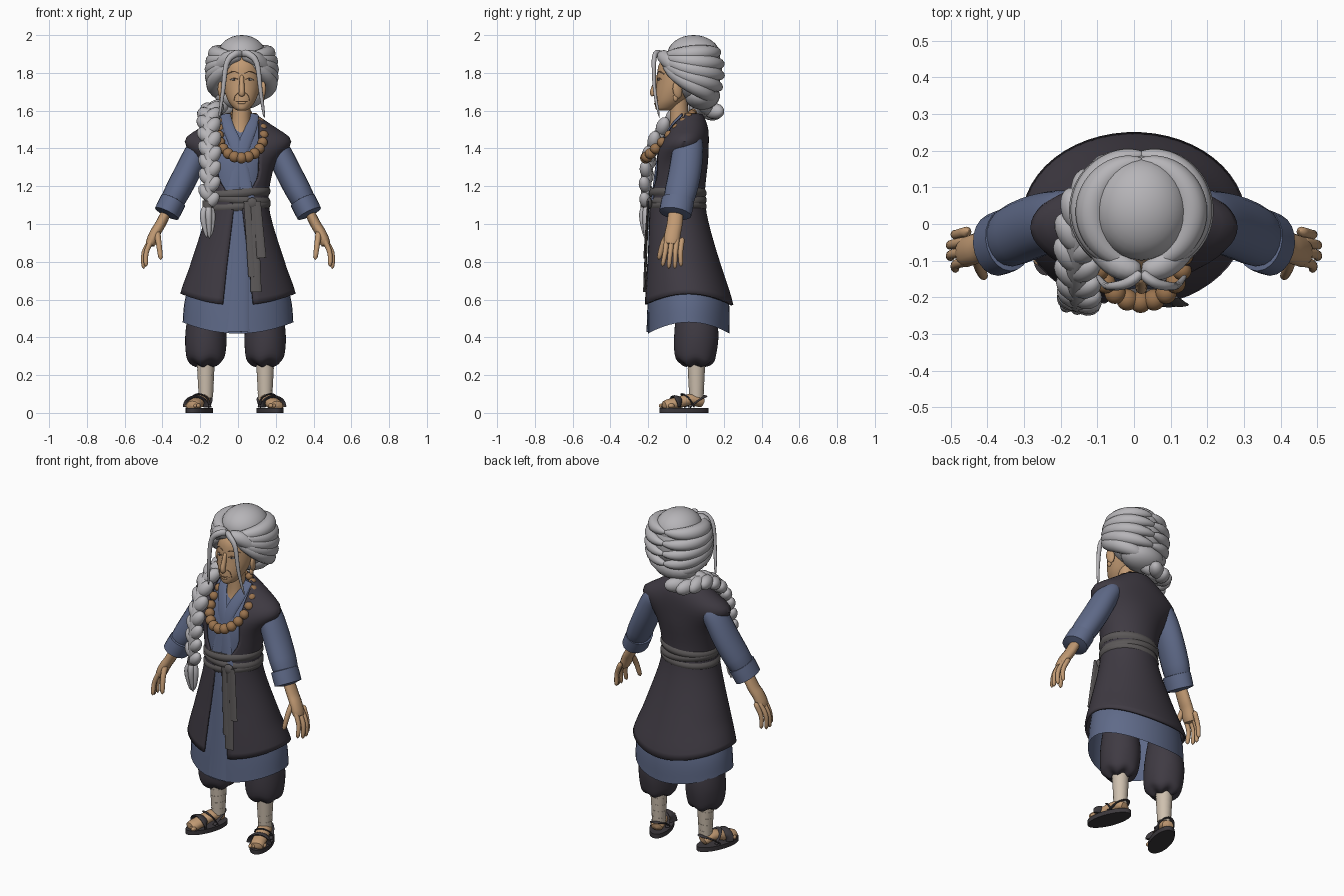
import bpy, bmesh, math
from math import sin, cos, pi, exp, sqrt
from mathutils import Vector, Matrix, Euler

if "Cube" in bpy.data.objects:
    bpy.data.objects.remove(bpy.data.objects["Cube"])


def material(name, *rgb):
    mat = bpy.data.materials.new(name)
    mat.use_nodes = True
    mat.diffuse_color = (*rgb, 1)
    mat.node_tree.nodes["Principled BSDF"].inputs["Base Color"].default_value = (*rgb, 1)
    return mat


HAIR = material("silver hair", .47, .46, .48)
SKIN = material("tan skin", .53, .32, .17)
BLUE = material("slate blue cloth", .115, .145, .25)
DARK = material("dark plum cloth", .05, .043, .056)
SASH = material("grey sash", .105, .097, .097)
WRAP = material("beige wrap", .62, .53, .43)
WOOD = material("wooden bead", .32, .17, .075)
LEATHER = material("dark leather", .045, .04, .045)
CREASE = material("brown crease", .27, .15, .08)
WHITE = material("eye white", .65, .6, .55)


def finish(name, bm, mat):
    bmesh.ops.recalc_face_normals(bm, faces=bm.faces)
    mesh = bpy.data.meshes.new(name)
    bm.to_mesh(mesh)
    bm.free()
    mesh.materials.append(mat)
    mesh.polygons.foreach_set("use_smooth", [True] * len(mesh.polygons))
    mesh.set_sharp_from_angle(angle=math.radians(45))
    obj = bpy.data.objects.new(name, mesh)
    bpy.context.collection.objects.link(obj)
    return obj


def bridge_rows(name, rows, mat, closed=True, caps=True):
    """Join equal rows of points with faces."""
    bm = bmesh.new()
    grid = [[bm.verts.new(point) for point in row] for row in rows]
    count = len(grid[0])
    for low, high in zip(grid, grid[1:]):
        for i in range(count if closed else count - 1):
            j = (i + 1) % count
            bm.faces.new((low[i], low[j], high[j], high[i]))
    if closed and caps:
        bm.faces.new(grid[0])
        bm.faces.new(grid[-1])
    return finish(name, bm, mat)


def smooth(points, steps=4):
    """Catmull-Rom refinement of a list of tuples."""
    p = [Vector(point) for point in points]
    out = []
    for i in range(len(p) - 1):
        a, b, c, d = p[max(i - 1, 0)], p[i], p[i + 1], p[min(i + 2, len(p) - 1)]
        for k in range(steps):
            t = k / steps
            out.append(b + (c - a) * t / 2 + (2 * a - 5 * b + 4 * c - d) * t * t / 2
                       + (3 * b - a - 3 * c + d) * t ** 3 / 2)
    return out + [p[-1]]


def loft(name, rings, mat, cx=0, warp=None, gap=None, caps=True, segments=40):
    """Rings are (z, half width, front y, back y); gap(z) opens the front."""
    rows = []
    for z, rx, front, back in rings:
        start = math.asin(min(.97, gap(z) / rx)) if gap else 0
        row = []
        for i in range(segments):
            t = start + (2 * pi - 2 * start) * i / (segments - 1 if gap else segments)
            row.append((cx + rx * sin(t), (front + back) / 2 + (front - back) / 2 * cos(t),
                        z + (warp(t, z) if warp else 0)))
        rows.append(row)
    return bridge_rows(name, rows, mat, not gap, caps)


def tube(name, points, mat, start, end, bulge=0, flat=1, axis=(0, 1, 0), rounded=True, side=1, cx=0, sides=12):
    """Swept ellipse; radius runs from start to end, flat scales it along axis."""
    path = smooth([(cx + side * x, y, z) for x, y, z in points], 5)
    rows, last = [], len(path) - 1
    for i, point in enumerate(path):
        u = i / last
        radius = start + (end - start) * u + bulge * sin(pi * u)
        if rounded:
            radius = max(.001, radius * sqrt(1 - (2 * u - 1) ** 8))
        along = (path[min(i + 1, last)] - path[max(i - 1, 0)]).normalized()
        a = Vector(axis)
        a = (a - along * a.dot(along)).normalized()
        b = along.cross(a)
        turns = [2 * pi * k / sides for k in range(sides)]
        rows.append([point + radius * (a * flat * cos(t) + b * sin(t)) for t in turns])
    return bridge_rows(name, rows, mat)


def ball(name, loc, size, mat, rotation=None, segments=18):
    bm = bmesh.new()
    bmesh.ops.create_uvsphere(bm, u_segments=segments, v_segments=segments // 2 + 2, radius=1,
                              matrix=Matrix.LocRotScale(Vector(loc), rotation, Vector(size)))
    return finish(name, bm, mat)


# Robe and long vest share one body profile
BODY = smooth([(.45, .293, -.2, .23), (.6, .28, -.2, .225), (.8, .228, -.19, .16), (1.1, .145, -.175, .085),
               (1.35, .175, -.155, .1), (1.5, .16, -.085, .1), (1.58, .075, -.05, .07)], 6)


def hem(t, z, base):
    return (.06 * sin(t) ** 2 - .03) * max(0, 1 - 6 * (z - base))


def neckline(t, z):
    return -.4 * max(0, cos(t)) * max(0, z - 1.5)


def opening(z):
    return min(.11, .02 + abs(z - 1.1) * (.6 if z > 1.1 else .12))


def vest_ring(z, rx, front, back):
    shoulder = .09 * exp(-((z - 1.44) / (.06 if z > 1.44 else .08)) ** 2)
    pad = .012 + .008 * max(0, 1 - 4 * (z - .6))
    return z, rx + pad + shoulder, front - pad, back + pad


loft("under_robe", BODY, BLUE, warp=lambda t, z: hem(t, z, .45) + neckline(t, z), caps=False)
vest = loft("long_vest", [vest_ring(*ring) for ring in BODY if ring[0] > .59], DARK,
            warp=lambda t, z: hem(t, z, .6), gap=opening, segments=48)
cloth = vest.modifiers.new("cloth thickness", 'SOLIDIFY')
cloth.thickness, cloth.offset = .012, 0
tube("robe_overlap", [(0, -.18, 1.1), (.01, -.19, .8), (0, -.2, .43)], BLUE, .03, .06, flat=.15, rounded=False)
for s in (-1, 1):
    tube("collar_band", [(.075, -.02, 1.58), (.06, -.08, 1.51), (.01, -.14, 1.38), (-.04, -.175, 1.12)],
         BLUE, .025, .04, flat=.25, rounded=False, side=s, cx=.01)

# Sash wound three times, with knot and hanging ends
for k in range(3):
    band = []
    for i in range(6):
        swell = .01 * sin(pi * i / 5)
        band.append((1.07 + .035 * k + .009 * i, .163 + swell, -.188 - swell, .1 + swell))
    loft("sash_band", band, SASH, warp=lambda t, z: .012 * (-1) ** k * sin(t))
ball("sash_knot", (.075, -.195, 1.11), (.03, .015, .03), SASH)
for top, bottom, length, width in ((.05, .075, .4, .02), (.085, .095, .48, .03), (.1, .125, .3, .025)):
    tube("sash_end", [(top, -.2, 1.12), (bottom, -.22, 1.12 - length)], SASH, .02, width, flat=.25, rounded=False)

# Arms and hands
for s in (-1, 1):
    tube("sleeve", [(.16, .02, 1.46), (.21, .01, 1.39), (.28, -.01, 1.25), (.37, -.05, 1.08)],
         BLUE, .055, .067, .007, flat=1.25, side=s, sides=20)
    tube("cuff", [(.335, -.04, 1.14), (.385, -.06, 1.04)], BLUE, .07, .069, flat=1.25, side=s, sides=20)
    tube("palm", [(.36, -.05, 1.1), (.41, -.06, 1), (.44, -.07, .95), (.47, -.08, .88)],
         SKIN, .027, .029, flat=1.5, side=s)
    for j in range(4):
        y, reach = -.11 + .027 * j, .012 * (j in (1, 2))
        tube("finger", [(.45, y + .01, .93), (.485 + reach, y, .85), (.487 + reach, y + .006 * j - .015, .775 - reach)],
             SKIN, .015, .011, side=s)
    tube("thumb", [(.43, -.08, .97), (.42, -.12, .9), (.408, -.145, .81)], SKIN, .018, .012, side=s)

# Trousers, wrapped shins and sandalled feet
for s in (-1, 1):
    leg_x = s * .157 - .013
    trouser = smooth([(.25, .05, 0, .1), (.265, .08, -.03, .14), (.31, .104, -.06, .16), (.45, .106, -.06, .17),
                      (.7, .06, -.03, .12)])
    loft("trouser_leg", trouser, DARK, leg_x, warp=lambda t, z: .008 * sin(5 * t) * (z < .4))
    bands = []
    for k in range(5):
        z, r = .075 + .04 * k, .037 + .002 * k
        bands += [(z, r, .055 - r, .055 + r), (z + .04, r + .003, .052 - r, .058 + r)]
    loft("leg_wrap", bands, WRAP, leg_x, warp=lambda t, z: .006 * sin(t))
    foot = [loft("sandal_sole", [(z, .06, -.136, .136) for z in (0, .026)], LEATHER),
            tube("foot", [(0, .11, .05), (0, .04, .07), (0, -.05, .05), (0, -.12, .035)], SKIN, .04, .042,
                 flat=.75, axis=(0, 0, 1))]
    for name, y, drop, half, peak, width in (("toe_strap", -.045, 0, .055, .085, .022),
                                             ("instep_strap", -.008, .05, .044, .1, .011),
                                             ("ankle_strap", .118, -.1, .045, .09, .011)):
        arch = [(half * cos(a), y + drop * (1 - sin(a)), .03 + (peak - .03) * sin(a) ** .7)
                for a in (pi * i / 6 for i in range(7))]
        foot.append(tube(name, arch, LEATHER, width, width, flat=.35, axis=(0, .2, 1), rounded=False))
    for k in range(5):
        foot.append(ball("toe", (s * (.018 * k - .034), .007 * k - .112, .038), (.0115, .018, .012), SKIN, segments=10))
    for part in foot:
        part.matrix_world = Matrix.Translation((s * .187 - .018, -.01, 0)) @ Matrix.Rotation(s * .33, 4, 'Z')

# Head, neck and face
CX = .02
HEAD = smooth([(1.6, .02, -.15, -.09), (1.615, .045, -.162, -.05), (1.66, .076, -.164, 0), (1.74, .1, -.156, .06),
               (1.84, .1, -.145, .08), (1.9, .07, -.1, .06)], 6)
loft("head", HEAD, SKIN, CX)
tube("neck", [(.01, -.03, 1.44), (.015, -.035, 1.52), (CX, -.04, 1.68)], SKIN, .085, .05, -.015, rounded=False, sides=20)


def face_y(x, z):
    ring = min(HEAD, key=lambda r: abs(r[0] - z))
    return (ring[2] + ring[3]) / 2 + (ring[2] - ring[3]) / 2 * sqrt(max(0, 1 - (x / ring[1]) ** 2))


def face_line(name, points, radius, mat, side=1):
    tube(name, [(x, face_y(x, z) - .0005, z) for x, z in points], mat, radius, radius, side=side, cx=CX, sides=6)


tube("nose", [(0, -.148, 1.79), (0, -.163, 1.74), (0, -.175, 1.7), (0, -.168, 1.68)], SKIN, .011, .018, cx=CX)
face_line("mouth", [(-.033, 1.65), (0, 1.648), (.033, 1.65)], .003, CREASE)
face_line("lower_lip", [(-.02, 1.64), (0, 1.637), (.02, 1.64)], .006, SKIN)
for s in (-1, 1):
    ball("eye", (CX + s * .042, face_y(.042, 1.765), 1.765), (.018, .005, .005), WHITE)
    ball("pupil", (CX + s * .04, face_y(.04, 1.765) - .003, 1.765), (.005, .003, .005), LEATHER)
    face_line("upper_lid", [(.02, 1.766), (.042, 1.773), (.066, 1.762)], .0035, CREASE, s)
    face_line("eyebrow", [(.016, 1.798), (.045, 1.808), (.078, 1.793)], .003, CREASE, s)
    face_line("smile_crease", [(.02, 1.695), (.036, 1.678), (.042, 1.65)], .002, CREASE, s)
    ball("ear", (CX + s * .112, -.045, 1.71), (.014, .026, .046), SKIN, Euler((.15, 0, s * .3)))
    ball("ear_lobe", (CX + s * .11, -.056, 1.667), (.011, .014, .019), SKIN)

# Hair: cap, crown, hairline, swept locks and loose strands
ball("hair_cap", (CX, .045, 1.82), (.158, .145, .168), HAIR, segments=28)
ball("hair_nape", (.01, .085, 1.68), (.135, .095, .075), HAIR)
ball("hair_crown", (CX, .04, 1.895), (.128, .14, .105), HAIR, segments=28)
for s in (-1, 1):
    tube("hairline_lock", [(0, -.13, 1.89), (.06, -.11, 1.88), (.11, -.05, 1.83), (.13, .03, 1.76)],
         HAIR, .022, .035, .015, axis=(0, 0, 1), side=s, cx=CX)
    for k in range(5):
        end, lock = 1.91 - .063 * k, []
        for i in range(9):
            u = i / 8
            z = end + (1.885 - end) * (1 - u) ** 1.7
            power = 2 if z > 1.82 else 2.7
            spread = .94 * (1 - (abs(z - 1.82) / .175) ** power) ** (1 / power)
            turn = .12 + 3.1 * u
            lock.append((.163 * spread * sin(turn), .045 - .02 * (1 - u) - .155 * spread * cos(turn), z))
        tube("swept_lock", lock, HAIR, .016, .016, .028, axis=(0, 0, 1), side=s, cx=CX)
    tube("loose_strand", [(0, -.13, 1.9), (.035, -.16, 1.9), (.08, -.17, 1.85), (.1, -.165, 1.7), (.12, -.14, 1.56)],
         HAIR, .022, .007, flat=.8, side=s, cx=CX)

# Braid over the right shoulder, tied above a loose tuft
BRAID = [(0, .13, 1.62), (-.08, .11, 1.6), (-.14, .03, 1.61), (-.155, -.09, 1.54), (-.15, -.18, 1.4),
         (-.15, -.21, 1.25), (-.157, -.21, 1.1)]
tube("braid_core", BRAID, HAIR, .035, .03, axis=(1, .3, .2))
path = smooth(BRAID, 4)
for i in range(1, len(path) - 1):
    sway = (-1) ** i
    along = (path[i + 1] - path[i - 1]).normalized()
    across = along.cross(path[i] - Vector((-.08, 0, 1.35))).normalized()
    width = 1.35 - .4 * i / len(path)
    lean = (along - across * sway * .75).to_track_quat('Z', 'Y')
    ball("braid_lobe", path[i] + across * sway * .02 * width, Vector((.031, .033, .05)) * width, HAIR, lean, 14)
tube("braid_tie", [(-.157, -.21, 1.13), (-.159, -.21, 1.08)], SASH, .03, .03)
for k in range(5):
    dx, dy = cos(2 * pi * k / 5), sin(2 * pi * k / 5)
    tube("braid_tuft", [(.008 * dx - .159, .008 * dy - .21, 1.1), (.026 * dx - .163, .018 * dy - .213, 1.04),
                        (.012 * dx - .155, -.215, .935 + .015 * dy)], HAIR, .014, .006, .008)

# Bead necklace
for k in range(20):
    turn = 2 * pi * k / 20
    size = .0255 + .0045 * cos(turn)
    ball("bead", (.018 + .118 * sin(turn), -.088 - .125 * cos(turn), 1.47 - .12 * cos(turn)), [size] * 3, WOOD)
